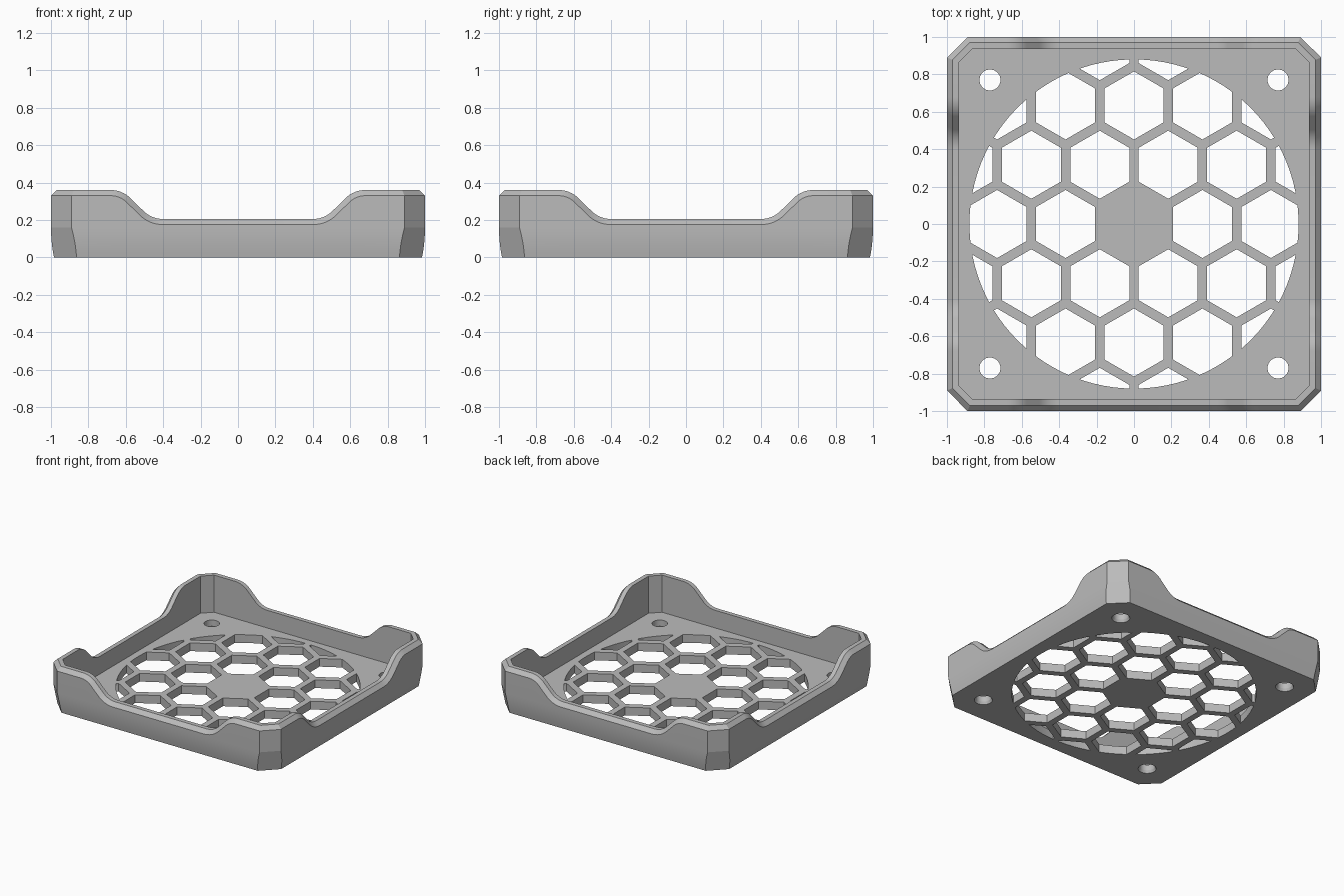
import bpy
import bmesh
from math import sin, cos, pi, radians, sqrt

if "Cube" in bpy.data.objects:
    bpy.data.objects.remove(bpy.data.objects["Cube"], do_unlink=True)

FLOOR = 0.065            # floor thickness
HIGH, LOW = 0.36, 0.205  # rim height at the corners and along the sides
BEND = 0.15              # radius of the rim bends
PITCH = 0.366            # honeycomb spacing
HEX_R = 0.182            # honeycomb hole radius
GRILLE_R = 0.88

grey = bpy.data.materials.new("plain grey")
grey.use_nodes = True
grey.diffuse_color = (0.5, 0.5, 0.5, 1)
grey.node_tree.nodes["Principled BSDF"].inputs["Base Color"].default_value = (0.5, 0.5, 0.5, 1)


def new_object(name, bm):
    bmesh.ops.recalc_face_normals(bm, faces=bm.faces)
    mesh = bpy.data.meshes.new(name)
    bm.to_mesh(mesh)
    bm.free()
    mesh.materials.append(grey)
    obj = bpy.data.objects.new(name, mesh)
    bpy.context.collection.objects.link(obj)
    return obj


def loft(bm, loops):
    """Closed solid through equal-length point loops, capped at both ends."""
    rings = [[bm.verts.new(p) for p in loop] for loop in loops]
    for a, b in zip(rings, rings[1:]):
        for i in range(len(a)):
            j = (i + 1) % len(a)
            bm.faces.new((a[i], a[j], b[j], b[i]))
    bm.faces.new(rings[0])
    bm.faces.new(rings[-1])


def polygon(x, y, r, z, n, turn=0.0):
    return [(x + r * cos(2 * pi * i / n + turn), y + r * sin(2 * pi * i / n + turn), z)
            for i in range(n)]


def boolean(target, cutter, operation):
    mod = target.modifiers.new("cut", "BOOLEAN")
    mod.operation = operation
    mod.solver = "EXACT"
    mod.object = cutter
    bpy.context.view_layer.objects.active = target
    bpy.ops.object.modifier_apply(modifier=mod.name)
    bpy.data.objects.remove(cutter, do_unlink=True)


def rim(d):
    """One side's rim line (u, z), moved inward by d."""
    angles = [radians(45) * i / 8 for i in range(9)]
    ramp = [(-0.68 + (BEND - d) * sin(a), HIGH - BEND + (BEND - d) * cos(a)) for a in angles]
    ramp += [(-0.40 - (BEND + d) * sin(a), LOW + BEND - (BEND + d) * cos(a))
             for a in reversed(angles)]
    return ramp + [(-u, z) for u, z in reversed(ramp)]


def frame_loop(half, corner, d=0.0, z=None):
    """Chamfered square loop, following the rim unless a height z is given."""
    side = [(-corner, HIGH - d)] + rim(d) + [(corner, HIGH - d)]
    loop = []
    for c, s in ((1, 0), (0, 1), (-1, 0), (0, -1)):
        for u, h in side:
            loop.append((c * u + s * half, s * u - c * half, h if z is None else z))
    return loop


# Tray: curved lower wall, bevelled rim, inner wall and floor in one solid
loops = []
for i in range(6):
    t = i / 5
    half = 1 - 0.016 * (1 - t) ** 2
    loops.append(frame_loop(half, 1.89 - 0.043 * (1 - t) - half, 0.03, 0.16 * t))
loops.append(frame_loop(1.0, 0.89, 0.03))
loops.append(frame_loop(0.97, 0.878))
loops.append(frame_loop(0.935, 0.865))
loops.append(frame_loop(0.935, 0.865, 0.0, FLOOR))
bm = bmesh.new()
loft(bm, loops)
tray = new_object("fan_cover", bm)

# Honeycomb openings, clipped to a circle, with a solid centre cell
bm = bmesh.new()
for row in range(-3, 4):
    for col in range(-3, 4):
        x = (col + 0.5 * (row % 2)) * PITCH
        y = row * PITCH * sqrt(3) / 2
        if (row, col) != (0, 0) and x * x + y * y < 1.1:
            loft(bm, [polygon(x, y, HEX_R, z, 6, pi / 6) for z in (-0.1, 0.15)])
honeycomb = new_object("honeycomb_cutter", bm)
bm = bmesh.new()
loft(bm, [polygon(0, 0, GRILLE_R, z, 96, 0.01) for z in (-0.05, 0.12)])
boolean(honeycomb, new_object("circle_cutter", bm), "INTERSECT")
honeycomb.hide_render = True
boolean(tray, honeycomb, "DIFFERENCE")

# Screw holes, widened at the underside
bm = bmesh.new()
for x in (-0.77, 0.77):
    for y in (-0.77, 0.77):
        loft(bm, [polygon(x, y, r, z, 48)
                  for r, z in ((0.07, -0.01), (0.056, 0.02), (0.056, 0.12))])
screws = new_object("screw_hole_cutter", bm)
screws.hide_render = True
boolean(tray, screws, "DIFFERENCE")

# Smooth bends, crisp edges
bpy.ops.object.select_all(action="DESELECT")
tray.select_set(True)
bpy.context.view_layer.objects.active = tray
bpy.ops.object.shade_smooth_by_angle(angle=radians(10))
